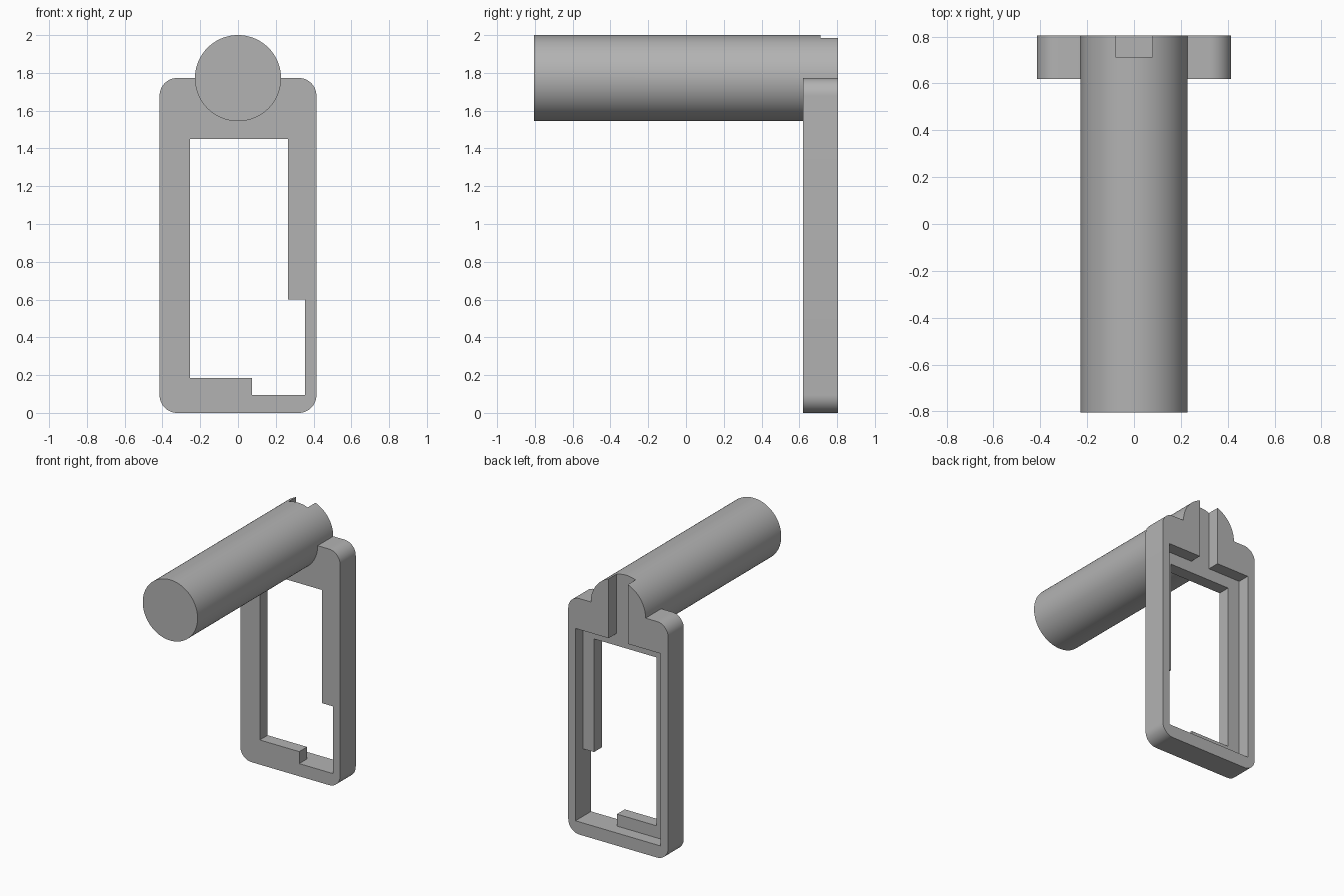
import bpy, math

default = bpy.data.objects.get("Cube")
if default:
    bpy.data.objects.remove(default, do_unlink=True)

grey = bpy.data.materials.new("plain_grey")
grey.use_nodes = True
colour = (0.45, 0.45, 0.45, 1)
grey.diffuse_color = colour
grey.node_tree.nodes["Principled BSDF"].inputs["Base Color"].default_value = colour

BACK, LEDGE, FRONT = 0.805, 0.713, 0.62
OVER = 0.1  # cutter overshoot


def box(name, x, y, z):
    """Box spanning the given (min, max) ranges."""
    spans = (x, y, z)
    bpy.ops.mesh.primitive_cube_add(size=1, location=[sum(s) / 2 for s in spans])
    ob = bpy.context.object
    ob.name = name
    ob.scale = [s[1] - s[0] for s in spans]
    bpy.ops.object.transform_apply(location=True, rotation=True, scale=True)
    ob.data.materials.append(grey)
    return ob


def apply_modifier(ob, mod):
    bpy.context.view_layer.objects.active = ob
    bpy.ops.object.modifier_apply(modifier=mod.name)


def combine(ob, other, operation):
    """Apply a boolean and discard the helper."""
    mod = ob.modifiers.new(operation, 'BOOLEAN')
    mod.operation = operation
    mod.solver = 'EXACT'
    mod.object = other
    apply_modifier(ob, mod)
    bpy.data.objects.remove(other, do_unlink=True)


# Frame plate with four rounded corners
frame = box("hanger_frame", (-0.415, 0.415), (FRONT, BACK), (0, 1.773))
weights = frame.data.attributes.new("bevel_weight_edge", 'FLOAT', 'EDGE')
for edge in frame.data.edges:
    a, b = (frame.data.vertices[i].co for i in edge.vertices)
    weights.data[edge.index].value = 1.0 if abs(a.y - b.y) > 0.1 else 0.0
bevel = frame.modifiers.new("round_corners", 'BEVEL')
bevel.limit_method = 'WEIGHT'
bevel.width = 0.093
bevel.segments = 12
apply_modifier(frame, bevel)

# Long solid peg
bpy.ops.mesh.primitive_cylinder_add(vertices=96, radius=0.228, depth=2 * BACK,
                                    location=(0, 0, 1.772),
                                    rotation=(math.pi / 2, 0, 0))
peg = bpy.context.object
peg.name = "peg"
peg.data.materials.append(grey)
combine(frame, peg, 'UNION')

# Rear recess, window, side and bottom clearance, and rear cable slot
through = (FRONT - OVER, BACK + OVER)
rear = (LEDGE, BACK + OVER)
cuts = {
    "recess_cutter": ((-0.353, 0.355), rear, (0.095, 1.54)),
    "window_cutter": ((-0.253, 0.265), through, (0.185, 1.45)),
    "clearance_cutter": ((0.075, 0.355), through, (0.095, 0.6)),
    "slot_cutter": ((-0.08, 0.08), rear, (1.5, 2 + OVER)),
}
for name, spans in cuts.items():
    combine(frame, box(name, *spans), 'DIFFERENCE')

# Smooth curves, crisp edges
bpy.ops.object.select_all(action='DESELECT')
frame.select_set(True)
bpy.context.view_layer.objects.active = frame
bpy.ops.object.shade_smooth_by_angle(angle=math.radians(30))
